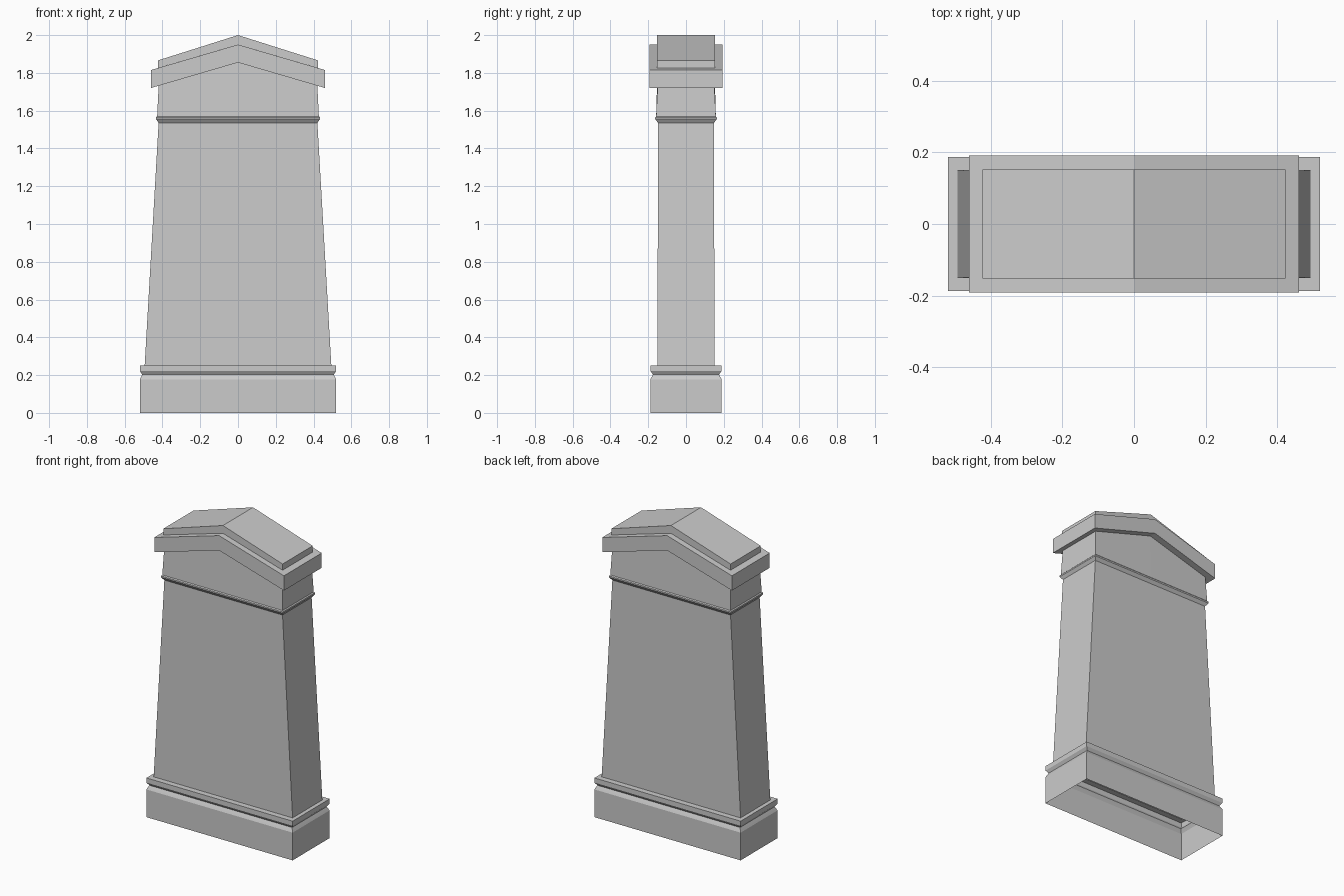
import bpy, bmesh

if "Cube" in bpy.data.objects:
    bpy.data.objects.remove(bpy.data.objects["Cube"])


def ring(bm, hx, hy, z, rise=0.0):
    """Six-point rectangle, lifted by 'rise' along its centre line."""
    pts = [(-hx, -hy, z), (0, -hy, z + rise), (hx, -hy, z),
           (hx, hy, z), (0, hy, z + rise), (-hx, hy, z)]
    return [bm.verts.new(p) for p in pts]


def loft(name, rings, bottom=False, top=False):
    """Skin stacked rectangles given as (half x, half y, z, rise)."""
    bm = bmesh.new()
    loops = [ring(bm, *r) for r in rings]
    for a, b in zip(loops, loops[1:]):
        for i in range(6):
            j = (i + 1) % 6
            bm.faces.new((a[i], a[j], b[j], b[i]))
    # end caps split along the ridge
    if bottom:
        v = loops[0]
        bm.faces.new((v[0], v[5], v[4], v[1]))
        bm.faces.new((v[1], v[4], v[3], v[2]))
    if top:
        v = loops[-1]
        bm.faces.new((v[0], v[1], v[4], v[5]))
        bm.faces.new((v[1], v[2], v[3], v[4]))
    me = bpy.data.meshes.new(name)
    bm.to_mesh(me)
    bm.free()
    ob = bpy.data.objects.new(name, me)
    bpy.context.collection.objects.link(ob)
    return ob


# Plinth: open underneath, grooved moulding and a narrow shelf on top
loft("plinth", [(0.52, 0.188, 0), (0.52, 0.188, 0.178), (0.515, 0.183, 0.188),
                (0.507, 0.175, 0.203), (0.52, 0.188, 0.222),
                (0.52, 0.188, 0.252), (0.494, 0.151, 0.252)])

# Tapered slab
loft("shaft", [(0.494, 0.151, 0.252), (0.42, 0.148, 1.54)])

# Neck moulding and gabled head
loft("head", [(0.42, 0.148, 1.535), (0.434, 0.163, 1.555), (0.434, 0.163, 1.564),
              (0.428, 0.158, 1.57), (0.42, 0.15, 1.735, 0.12)])

# Overhanging gable roof
loft("roof", [(0.461, 0.192, 1.72, 0.135), (0.461, 0.192, 1.815, 0.135)],
     bottom=True, top=True)

# Smaller raised cap
loft("cap", [(0.424, 0.153, 1.826, 0.124), (0.424, 0.153, 1.866, 0.134)], top=True)
